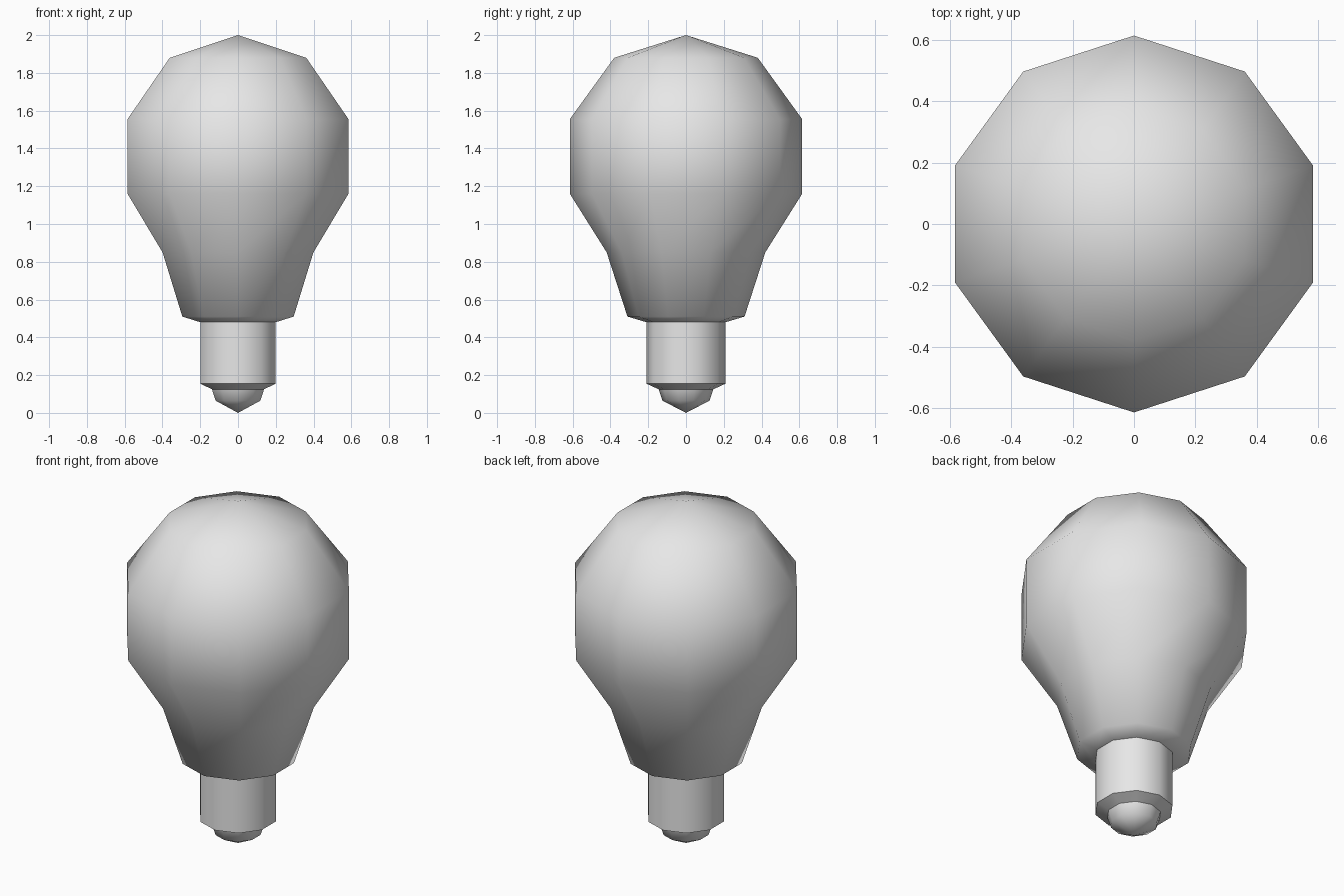
import bpy
import bmesh
from math import radians
from mathutils import Matrix, Vector

SIDES = 10

cube = bpy.data.objects.get("Cube")
if cube:
    bpy.data.objects.remove(cube, do_unlink=True)

grey = bpy.data.materials.new("plain grey")
grey.use_nodes = True
grey.diffuse_color = (0.8, 0.8, 0.8, 1)
grey.node_tree.nodes["Principled BSDF"].inputs["Base Color"].default_value = (0.8, 0.8, 0.8, 1)


def lathe(name, profile, smooth_angle):
    """Spin a (radius, height) profile, listed bottom to top, around z."""
    bm = bmesh.new()
    verts = [bm.verts.new((0, -r, z)) for r, z in profile]
    edges = [bm.edges.new(pair) for pair in zip(verts, verts[1:])]
    bmesh.ops.spin(bm, geom=verts + edges, cent=(0, 0, 0), axis=(0, 0, 1),
                   angle=radians(360), steps=SIDES, use_merge=True)
    bmesh.ops.remove_doubles(bm, verts=bm.verts, dist=0.0005)
    bmesh.ops.recalc_face_normals(bm, faces=bm.faces)
    mesh = bpy.data.meshes.new(name)
    bm.to_mesh(mesh)
    bm.free()
    mesh.materials.append(grey)
    obj = bpy.data.objects.new(name, mesh)
    bpy.context.collection.objects.link(obj)
    bpy.ops.object.select_all(action="DESELECT")
    obj.select_set(True)
    bpy.context.view_layer.objects.active = obj
    bpy.ops.object.shade_smooth_by_angle(angle=radians(smooth_angle))
    return obj


# Glass bulb, smooth all over
lathe("glass_bulb", [(0.21, 0.48), (0.31, 0.51), (0.42, 0.85), (0.615, 1.16),
                     (0.615, 1.555), (0.38, 1.88), (0, 2)], 180)

# Screw collar with an underside that steps in to the contact
lathe("screw_collar", [(0.145, 0.125), (0.21, 0.155), (0.21, 0.48)], 45)

# Pointed contact at the foot
lathe("contact_tip", [(0, 0), (0.125, 0.065), (0.145, 0.125)], 45)
